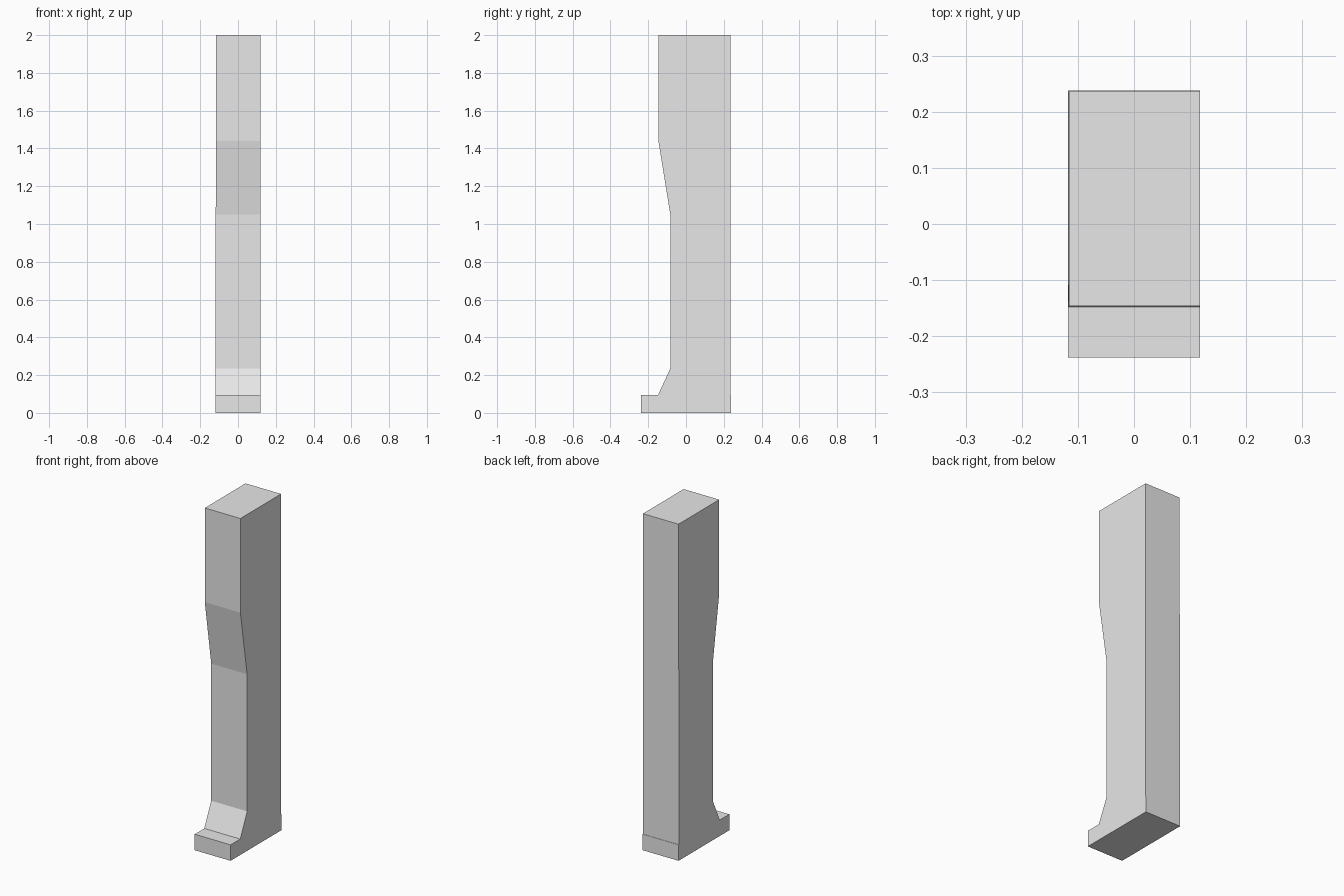
import bpy
import bmesh

cube = bpy.data.objects.get("Cube")
if cube:
    bpy.data.objects.remove(cube, do_unlink=True)

# Plain light grey finish
grey = bpy.data.materials.new("light_grey")
grey.use_nodes = True
colour = (0.8, 0.8, 0.8, 1.0)
grey.diffuse_color = colour
grey.node_tree.nodes["Principled BSDF"].inputs["Base Color"].default_value = colour

RIGHT, LEFT = -0.118, 0.118

# Rectangular sections from floor to top: height, front, back, right side
SECTIONS = [
    (0.0, -0.238, 0.238, RIGHT),      # foot base
    (0.095, -0.238, 0.238, RIGHT),    # foot top
    (0.095, -0.148, 0.236, RIGHT),    # ankle flare
    (0.235, -0.083, 0.236, RIGHT),    # shin bottom
    (1.05, -0.083, 0.236, RIGHT),     # shin top
    (1.44, -0.146, 0.236, -0.116),    # flare into the upper block
    (2.0, -0.146, 0.236, -0.116),     # top
]


def loft(name, sections, material):
    """Skin a stack of rectangles into one closed solid."""
    bm = bmesh.new()
    rings = []
    for z, front, back, right in sections:
        corners = [(right, front), (LEFT, front), (LEFT, back), (right, back)]
        rings.append([bm.verts.new((x, y, z)) for x, y in corners])
    for low, high in zip(rings, rings[1:]):
        for i in range(4):
            j = (i + 1) % 4
            bm.faces.new((low[i], low[j], high[j], high[i]))
    bm.faces.new(rings[0][::-1])
    bm.faces.new(rings[-1])
    # Remove the zero-area side strips at the foot step
    bmesh.ops.dissolve_degenerate(bm, dist=1e-5, edges=bm.edges[:])
    bmesh.ops.recalc_face_normals(bm, faces=bm.faces[:])
    mesh = bpy.data.meshes.new(name)
    bm.to_mesh(mesh)
    bm.free()
    mesh.materials.append(material)
    obj = bpy.data.objects.new(name, mesh)
    bpy.context.collection.objects.link(obj)
    return obj


# Post with its foot, shin and upper block
loft("post_with_foot", SECTIONS, grey)
